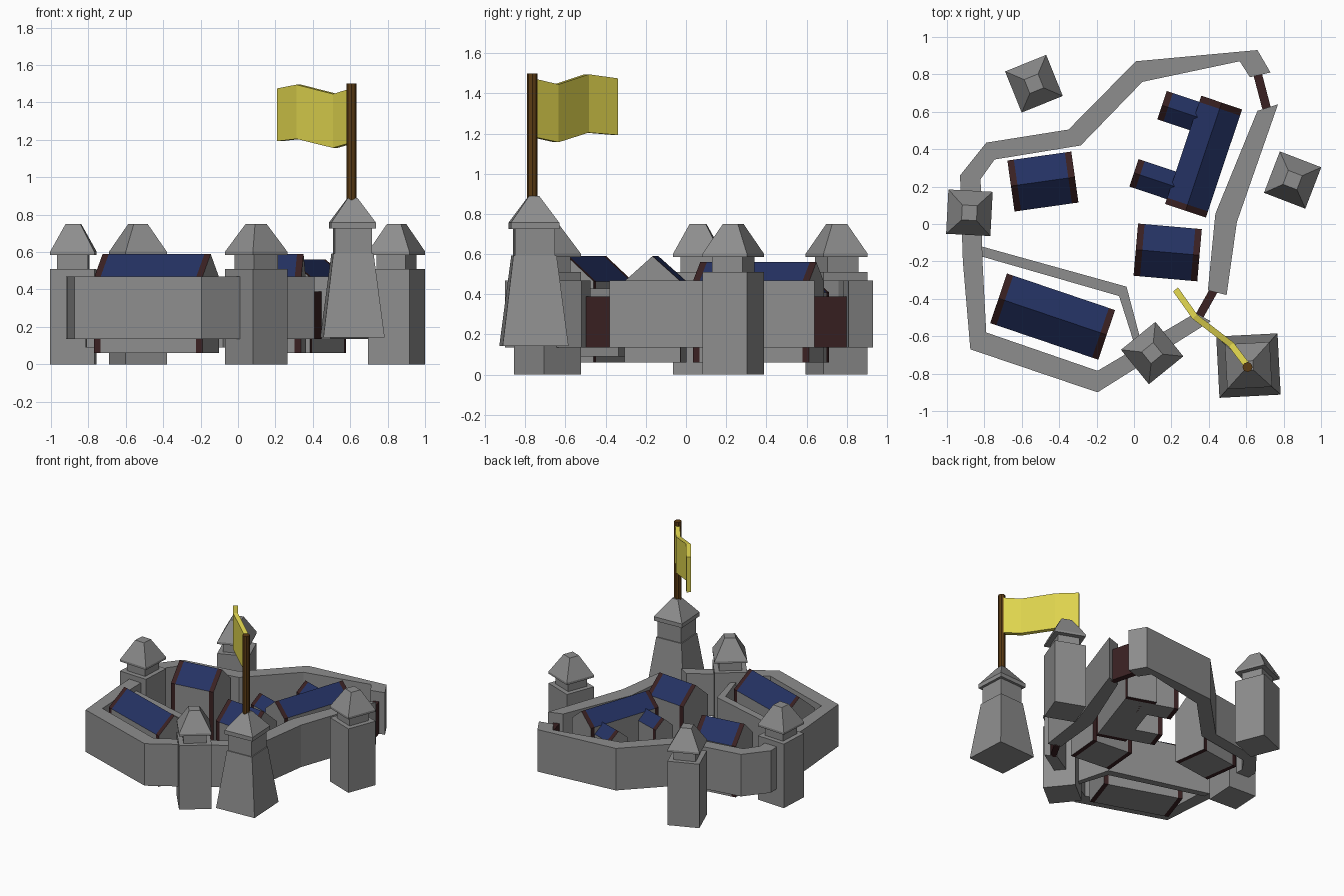
import bpy
import bmesh
from math import radians
from mathutils import Matrix, Vector

cube = bpy.data.objects.get("Cube")
if cube:
    bpy.data.objects.remove(cube, do_unlink=True)


def material(name, rgb):
    m = bpy.data.materials.new(name)
    m.use_nodes = True
    m.diffuse_color = (*rgb, 1)
    bsdf = next(n for n in m.node_tree.nodes if n.type == 'BSDF_PRINCIPLED')
    bsdf.inputs["Base Color"].default_value = (*rgb, 1)
    return m


STONE = material("stone grey", (0.27, 0.27, 0.27))
ROOF = material("roof blue", (0.018, 0.032, 0.125))
TIMBER = material("dark timber", (0.042, 0.015, 0.016))
POLE = material("pole brown", (0.107, 0.045, 0.007))
CLOTH = material("flag yellow", (0.73, 0.65, 0.075))


def loft(name, rings, mats, pick=None, place=None):
    """Skin a row of matching closed rings and cap both ends."""
    bm = bmesh.new()
    rows = [[bm.verts.new(p) for p in ring] for ring in rings]
    n = len(rows[0])
    bm.faces.new(rows[0])
    bm.faces.new(rows[-1])
    for step, (a, b) in enumerate(zip(rows, rows[1:])):
        for i in range(n):
            f = bm.faces.new((a[i], a[(i + 1) % n], b[(i + 1) % n], b[i]))
            if pick:
                f.material_index = pick(step, i)
    bmesh.ops.recalc_face_normals(bm, faces=bm.faces)
    mesh = bpy.data.meshes.new(name)
    bm.to_mesh(mesh)
    bm.free()
    for m in mats:
        mesh.materials.append(m)
    ob = bpy.data.objects.new(name, mesh)
    if place:
        ob.matrix_world = place
    bpy.context.collection.objects.link(ob)
    return ob


def at(x, y, angle):
    return Matrix.Translation((x, y, 0)) @ Matrix.Rotation(radians(angle), 4, 'Z')


def tower(name, x, y, angle, profile):
    """Square tower from (width, height) steps."""
    rings = [[(sx * w / 2, sy * w / 2, z) for sx, sy in
              ((-1, -1), (1, -1), (1, 1), (-1, 1))] for w, z in profile]
    return loft(name, rings, [STONE], place=at(x, y, angle))


def wall(name, outer, inner, bottom, top, mat=STONE):
    """Upright wall between an outer and an inner plan line."""
    rings = [[(*o, bottom), (*i, bottom), (*i, top), (*o, top)]
             for o, i in zip(outer, inner)]
    return loft(name, rings, [mat])


def house(name, x, y, angle, length, width, eave, ridge, trim=0.035):
    """Gabled house, ridge along local x, with timber bands at both ends."""
    h, w, base = length / 2, width / 2, 0.06
    section = [(-w, base), (w, base), (w, eave), (0, ridge), (-w, eave)]
    rings = [[(px, py, pz) for py, pz in section]
             for px in (-h, -h + trim, h - trim, h)]

    def pick(step, side):
        if step != 1:
            return 2
        return 1 if side in (2, 3) else 0
    return loft(name, rings, [STONE, ROOF, TIMBER], pick, at(x, y, angle))


# Curtain walls
wall("west_curtain_wall",
     [(.73, .81), (.66, .93), (.01, .87), (-.35, .505), (-.79, .435),
      (-.93, .26), (-.915, -.2), (-.875, -.67), (-.195, -.9), (.41, -.52)],
     [(.62, .785), (.565, .87), (.045, .76), (-.285, .42), (-.745, .345),
      (-.82, .24), (-.81, -.2), (-.79, -.58), (-.195, -.785), (.33, -.475)],
     .135, .47)
wall("east_curtain_wall", [(.77, .64), (.55, .01), (.495, -.38)],
     [(.66, .605), (.435, .055), (.395, -.355)], .135, .47)
wall("inner_wall", [(-.815, -.12), (-.04, -.335), (.03, -.6)],
     [(-.81, -.175), (-.08, -.385), (-.005, -.62)], .09, .43)

# Gates
wall("south_gate", [(.455, -.35), (.365, -.51)],
     [(.415, -.33), (.325, -.49)], .135, .39, TIMBER)
wall("northeast_gate", [(.685, .8), (.735, .61)],
     [(.64, .79), (.69, .6)], .135, .39, TIMBER)

# Small towers
small = [(.237, 0), (.237, .51), (.165, .51), (.165, .585),
         (.237, .585), (.237, .602), (.08, .75)]
for name, x, y, angle in (("west_tower", -.88, .06, -3),
                          ("northwest_tower", -.535, .75, 22),
                          ("east_tower", .848, .235, -21),
                          ("south_tower", .097, -.69, 39)):
    tower(name, x, y, angle, small)

# Tapered keep with flag
tower("keep", .612, -.757, 3,
      [(.328, .143), (.215, .592), (.2, .592), (.2, .725),
       (.24, .725), (.24, .757), (.05, .89)])
bpy.ops.mesh.primitive_cylinder_add(vertices=8, radius=.027, depth=.64,
                                    location=(.607, -.765, 1.18))
pole = bpy.context.object
pole.name = "flag_pole"
pole.data.materials.append(POLE)

thick = Vector((.013, .011, 0))
rings = []
for x, y, low, high in ((.6, -.75, 1.18, 1.47), (.52, -.645, 1.157, 1.445),
                        (.325, -.495, 1.205, 1.495), (.222, -.35, 1.193, 1.475)):
    a, b = Vector((x, y, low)), Vector((x, y, high))
    rings.append([a - thick, a + thick, b + thick, b - thick])
loft("flag", rings, [CLOTH])

# Houses
house("long_house", -.435, -.495, -18.7, .61, .28, .465, .59)
house("west_house", -.487, .227, 8, .345, .275, .465, .59)
house("south_house", .18, -.152, -5, .342, .28, .465, .59)
house("great_hall", .372, .36, 71.5, .61, .23, .465, .56)
house("hall_north_wing", .291, .588, -18.5, .298, .16, .41, .48)
house("hall_south_wing", .124, .232, -18.5, .262, .155, .41, .48)
